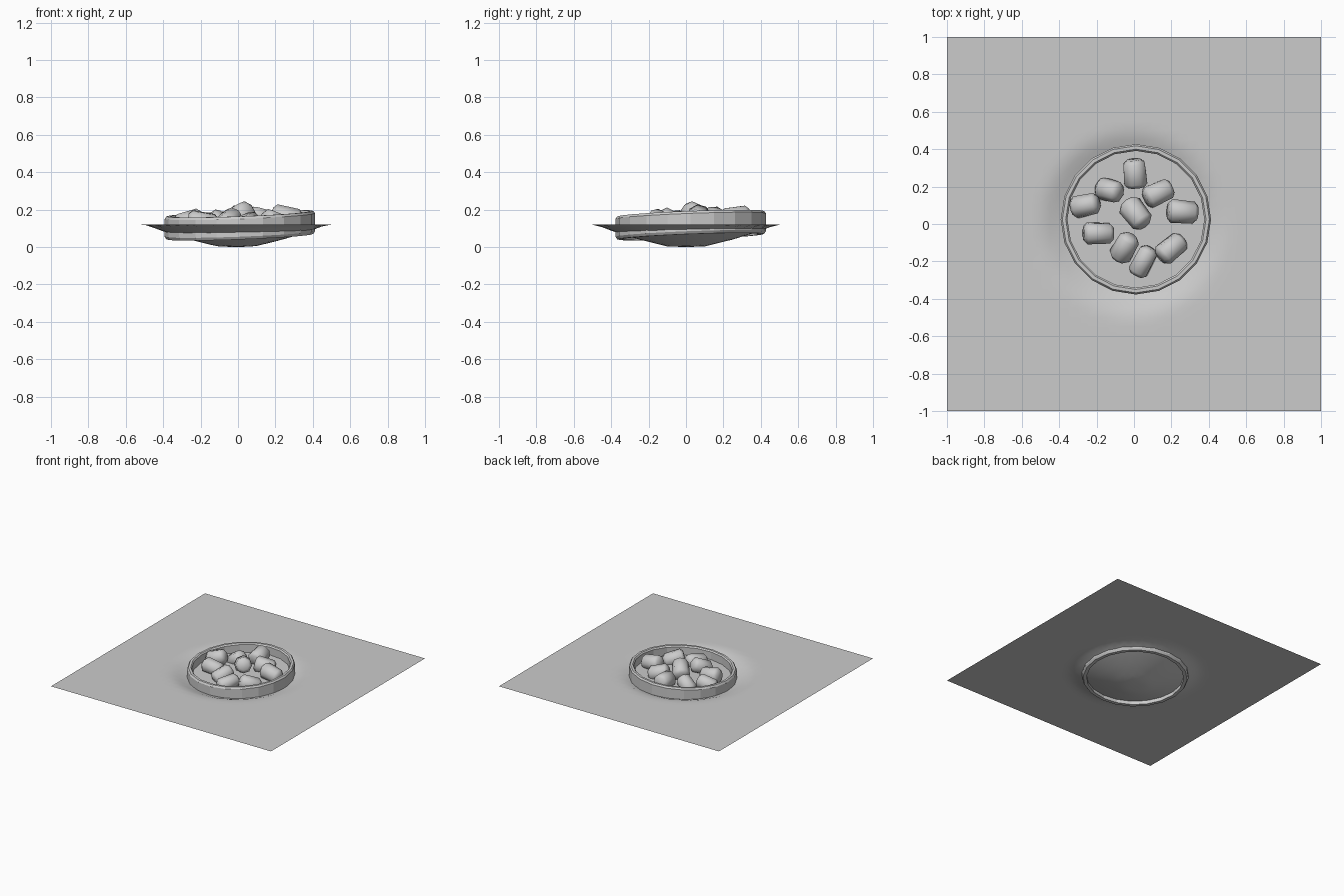
import bpy, bmesh, math
from mathutils import Vector, Matrix

if "Cube" in bpy.data.objects:
    bpy.data.objects.remove(bpy.data.objects["Cube"])

SLOPE = 0.0375          # the dish leans up toward +x and +y
CENTRE = Vector((0.01, 0.025, 0.0))


def finish(bm, name, smooth=None):
    bmesh.ops.recalc_face_normals(bm, faces=bm.faces)
    mesh = bpy.data.meshes.new(name)
    bm.to_mesh(mesh)
    bm.free()
    ob = bpy.data.objects.new(name, mesh)
    bpy.context.collection.objects.link(ob)
    if smooth is not None:
        bpy.ops.object.select_all(action='DESELECT')
        ob.select_set(True)
        bpy.context.view_layer.objects.active = ob
        bpy.ops.object.shade_smooth_by_angle(angle=math.radians(smooth))
    return ob


def lean(x, y):
    return SLOPE * ((x - CENTRE.x) + (y - CENTRE.y))


# Ground sheet with a shallow hollow
HOLLOW = [(0.0, 0.0), (0.1, 0.003), (0.25, 0.04), (0.38, 0.08), (0.48, 0.118), (0.52, 0.12)]


def hollow_height(r):
    for (r0, z0), (r1, z1) in zip(HOLLOW, HOLLOW[1:]):
        if r <= r1:
            return z0 + (z1 - z0) * (r - r0) / (r1 - r0)
    return HOLLOW[-1][1]


bm = bmesh.new()
bmesh.ops.create_grid(bm, x_segments=40, y_segments=40, size=1.0)
for v in bm.verts:
    v.co.z = hollow_height(math.hypot(v.co.x + 0.01, v.co.y))
ground = finish(bm, "ground", 60)
if ground.data.polygons[0].normal.z < 0:
    ground.data.flip_normals()

# Ring wall: a closed profile turned round 20 sides
SIDES = 20
PROFILE = [(0.392, 0.055), (0.402, 0.07), (0.402, 0.165), (0.393, 0.178),
           (0.375, 0.178), (0.366, 0.168), (0.366, 0.055)]
bm = bmesh.new()
loops = []
for i in range(SIDES):
    a = 2 * math.pi * i / SIDES
    loop = []
    for r, z in PROFILE:
        x, y = CENTRE.x + r * math.cos(a), CENTRE.y + r * math.sin(a)
        loop.append(bm.verts.new((x, y, z + lean(x, y))))
    loops.append(loop)
n = len(PROFILE)
for i in range(SIDES):
    p, q = loops[i], loops[(i + 1) % SIDES]
    for k in range(n):
        bm.faces.new((p[k], q[k], q[(k + 1) % n], p[(k + 1) % n]))
finish(bm, "ring_wall", 15)

# Flat bed inside the ring
bm = bmesh.new()
bmesh.ops.create_circle(bm, cap_ends=True, segments=SIDES, radius=0.37,
                        matrix=Matrix.Translation(CENTRE))
for v in bm.verts:
    v.co.z = 0.105 + lean(v.co.x, v.co.y)
bed = finish(bm, "bed")
if bed.data.polygons[0].normal.z < 0:
    bed.data.flip_normals()

# Stones: x, y, z, length, width, heading, pitch (degrees)
STONES = [
    (0.005, 0.27, 0.155, 0.15, 0.13, 95, 10),
    (-0.13, 0.18, 0.125, 0.14, 0.12, -15, 35),
    (-0.26, 0.10, 0.135, 0.15, 0.12, 12, 18),
    (-0.19, -0.05, 0.13, 0.16, 0.12, 0, -8),
    (-0.05, -0.125, 0.135, 0.155, 0.12, 60, 25),
    (0.05, -0.20, 0.125, 0.165, 0.11, 62, 12),
    (0.20, -0.13, 0.13, 0.16, 0.12, 40, -15),
    (0.26, 0.065, 0.155, 0.16, 0.125, -5, -10),
    (0.13, 0.165, 0.145, 0.155, 0.125, 25, -12),
    (0.01, 0.055, 0.165, 0.16, 0.13, -52, 22),
]
for i, (x, y, z, length, width, heading, pitch) in enumerate(STONES):
    bm = bmesh.new()
    bmesh.ops.create_cone(bm, cap_ends=True, segments=8, radius1=width * 0.52,
                          radius2=width * 0.47, depth=length)
    rims = [e for e in bm.edges if abs(e.verts[0].co.z - e.verts[1].co.z) < 1e-4]
    bmesh.ops.bevel(bm, geom=rims, offset=0.02, segments=1, affect='EDGES', profile=0.5)
    turn = (Matrix.Translation((x, y, z))
            @ Matrix.Rotation(math.radians(heading), 4, 'Z')
            @ Matrix.Rotation(math.radians(90 - pitch), 4, 'Y')
            @ Matrix.Rotation(math.radians(22.5 + 17 * i), 4, 'Z'))
    bmesh.ops.transform(bm, matrix=turn, verts=bm.verts)
    finish(bm, f"stone_{i + 1}", 50)
